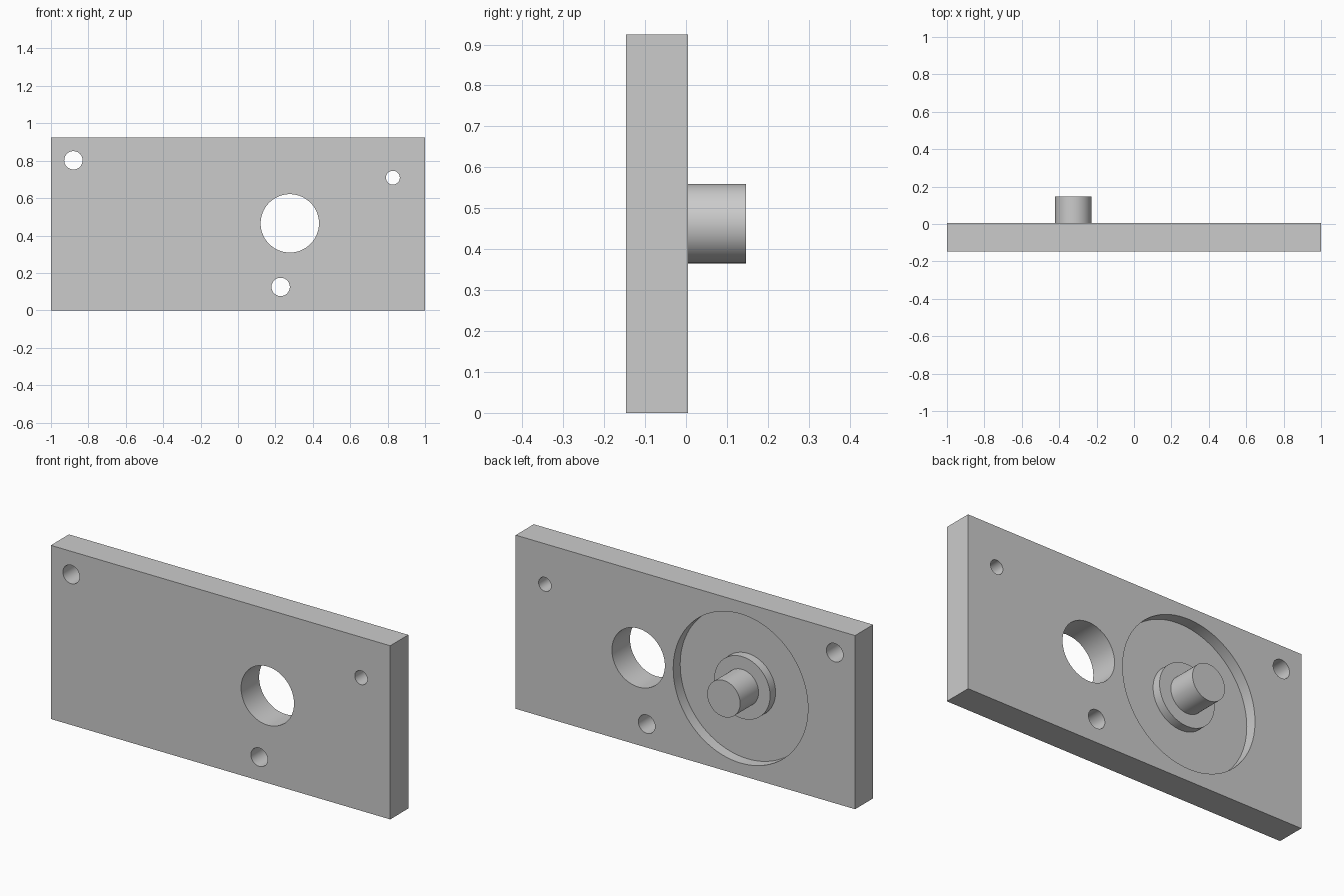
import bpy
import math

cube = bpy.data.objects.get("Cube")
if cube:
    bpy.data.objects.remove(cube, do_unlink=True)

FRONT, BACK, FLOOR = -0.147, 0.005, -0.054
HEIGHT = 0.925
HUB_X, HUB_Z = -0.325, 0.4625

# One plain grey for the whole part
grey = bpy.data.materials.new("plain_grey")
grey.use_nodes = True
GREY = (0.6, 0.6, 0.6, 1.0)
grey.diffuse_color = GREY
grey.node_tree.nodes["Principled BSDF"].inputs["Base Color"].default_value = GREY


def cylinder(name, x, z, radius, y0, y1):
    """Cylinder running along y from y0 to y1."""
    bpy.ops.mesh.primitive_cylinder_add(
        vertices=96, radius=radius, depth=y1 - y0,
        location=(x, (y0 + y1) / 2, z), rotation=(math.pi / 2, 0, 0))
    obj = bpy.context.object
    obj.name = name
    obj.data.materials.append(grey)
    return obj


def combine(target, other, operation):
    """Apply a boolean to the target and remove the other object."""
    mod = target.modifiers.new(other.name, "BOOLEAN")
    mod.operation = operation
    mod.solver = "EXACT"
    mod.object = other
    bpy.context.view_layer.objects.active = target
    bpy.ops.object.modifier_apply(modifier=mod.name)
    bpy.data.objects.remove(other, do_unlink=True)


def smooth(obj):
    bpy.ops.object.select_all(action="DESELECT")
    obj.select_set(True)
    bpy.context.view_layer.objects.active = obj
    bpy.ops.object.shade_smooth_by_angle(angle=math.radians(30))


# Rectangular plate
bpy.ops.mesh.primitive_cube_add(size=1, location=(0, (FRONT + BACK) / 2, HEIGHT / 2))
plate = bpy.context.object
plate.name = "plate"
plate.scale = (2, BACK - FRONT, HEIGHT)
bpy.ops.object.transform_apply(location=False, rotation=False, scale=True)
plate.data.materials.append(grey)

# Through holes: x, z, radius
holes = {
    "large_bore": (0.277, 0.465, 0.156),
    "upper_right_hole": (-0.88, 0.802, 0.049),
    "upper_left_hole": (0.828, 0.709, 0.037),
    "lower_hole": (0.228, 0.125, 0.049),
}
for name, (x, z, radius) in holes.items():
    combine(plate, cylinder(name, x, z, radius, FRONT - 0.1, BACK + 0.1), "DIFFERENCE")

# Round recess in the back
combine(plate, cylinder("recess", HUB_X, HUB_Z, 0.397, FLOOR, BACK + 0.1), "DIFFERENCE")

# Raised collar and shaft standing on the recess floor
hub = cylinder("collar_and_shaft", HUB_X, HUB_Z, 0.165, FLOOR, FLOOR + 0.046)
combine(hub, cylinder("shaft", HUB_X, HUB_Z, 0.097, FLOOR + 0.01, 0.147), "UNION")

for part in (plate, hub):
    smooth(part)
